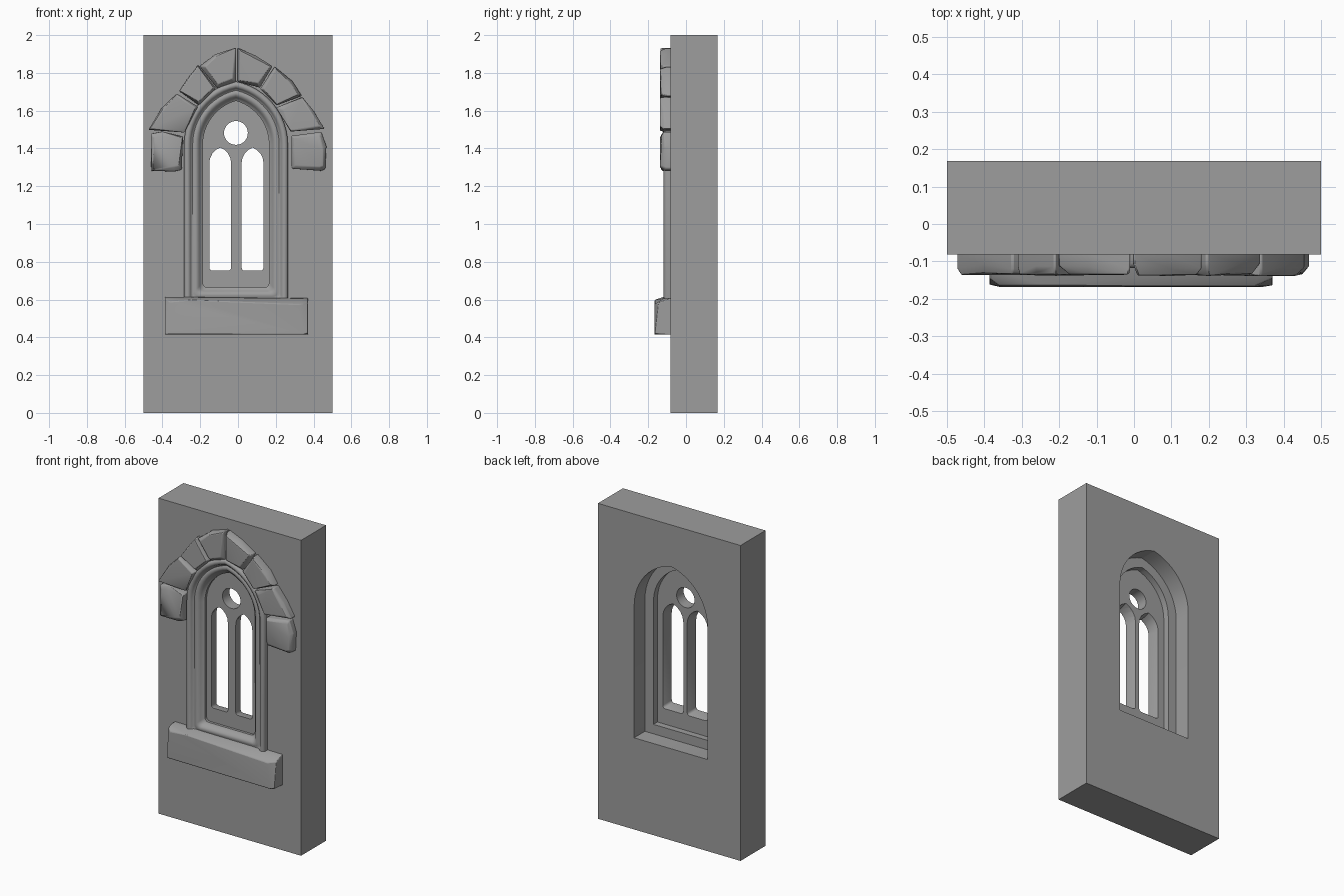
import bpy, bmesh, random
from math import acos, cos, sin, pi, radians
from mathutils import Vector

if "Cube" in bpy.data.objects:
    bpy.data.objects.remove(bpy.data.objects["Cube"])

random.seed(4)
CX = -0.011  # window centre line
FACE, BACK = -0.082, 0.168  # wall front and back

grey = bpy.data.materials.new("dark_stone")
grey.diffuse_color = (0.34, 0.34, 0.34, 1)
grey.use_nodes = True
grey.node_tree.nodes["Principled BSDF"].inputs["Base Color"].default_value = grey.diffuse_color


def finish(name, bm, smooth=None):
    bmesh.ops.recalc_face_normals(bm, faces=bm.faces)
    me = bpy.data.meshes.new(name)
    bm.to_mesh(me)
    bm.free()
    me.materials.append(grey)
    ob = bpy.data.objects.new(name, me)
    bpy.context.collection.objects.link(ob)
    bpy.ops.object.select_all(action='DESELECT')
    ob.select_set(True)
    bpy.context.view_layer.objects.active = ob
    if smooth:
        bpy.ops.object.shade_smooth_by_angle(angle=radians(smooth))
    return ob


def arch(a, r, bottom, spring, cx=CX, n=12, rb=0.001):
    """Pointed-arch outline: half width a, arc radius r, bottom corner radius rb."""
    c = r - a
    t = acos(c / r)
    half = [(a - rb + rb * sin(i * pi / 6), bottom + rb - rb * cos(i * pi / 6)) for i in range(4)]
    half += [(r * cos(t * i / n) - c, spring + r * sin(t * i / n)) for i in range(n)]
    pts = half + [(0, spring + r * sin(t))] + [(-x, z) for x, z in reversed(half)]
    return [(x + cx, z) for x, z in pts]


def window(d, rb=0.001):
    """Main window outline, inset by d."""
    return arch(0.275 - d, 0.341 - d, 0.563 + d, 1.42, rb=rb)


def lancet(cx, d):
    return arch(0.058 + d, 0.088 + d, 0.753 - d, 1.322, cx, 4, 0.016)


def circle(r):
    return [(CX + r * cos(2 * pi * i / 32), 1.482 + r * sin(2 * pi * i / 32)) for i in range(32)]


def loft(name, rings, cyclic=False, smooth=None):
    """Skin a list of (outline, y) rings; capped unless cyclic."""
    bm = bmesh.new()
    vs = [[bm.verts.new((x, y, z)) for x, z in o] for o, y in rings]
    n = len(vs[0])
    pairs = list(zip(vs, vs[1:])) + ([(vs[-1], vs[0])] if cyclic else [])
    for p, q in pairs:
        for i in range(n):
            j = (i + 1) % n
            bm.faces.new((p[i], p[j], q[j], q[i]))
    if not cyclic:
        bm.faces.new(vs[0])
        bm.faces.new(vs[-1])
    return finish(name, bm, smooth)


def cut(ob, cutter):
    m = ob.modifiers.new("cut", 'BOOLEAN')
    m.operation, m.solver, m.object = 'DIFFERENCE', 'EXACT', cutter
    bpy.context.view_layer.objects.active = ob
    bpy.ops.object.modifier_apply(modifier=m.name)
    bpy.data.objects.remove(cutter)


def smooth_active(ob, angle):
    bpy.ops.object.select_all(action='DESELECT')
    ob.select_set(True)
    bpy.context.view_layer.objects.active = ob
    bpy.ops.object.shade_smooth_by_angle(angle=radians(angle))


def stone(name, pts, width=0.005):
    """Chipped block: rounded convex hull of the points."""
    bm = bmesh.new()
    for p in pts:
        bm.verts.new(p)
    res = bmesh.ops.convex_hull(bm, input=bm.verts)
    junk = {g for g in res["geom_interior"] + res["geom_unused"]
            if isinstance(g, bmesh.types.BMVert)}
    bmesh.ops.delete(bm, geom=list(junk), context='VERTS')
    bmesh.ops.dissolve_limit(bm, angle_limit=radians(3), verts=bm.verts, edges=bm.edges)
    ob = finish(name, bm, 35)
    m = ob.modifiers.new("worn_edges", 'BEVEL')
    m.width, m.segments, m.angle_limit = width, 2, radians(30)


# Wall slab with arched opening
box = [(-0.5, 0), (0.5, 0), (0.5, 2), (-0.5, 2)]
wall = loft("wall", [(box, FACE), (box, BACK)])
cut(wall, loft("opening_cutter", [(window(0.018), -0.3), (window(0.018), 0.4)]))
smooth_active(wall, 30)

# Moulded frame: profile of (inset, depth) swept around the arch
profile = [(0, -0.08), (0, -0.105), (0.006, -0.114), (0.016, -0.118), (0.026, -0.116),
           (0.034, -0.108), (0.038, -0.098), (0.046, -0.094), (0.054, -0.098),
           (0.064, -0.099), (0.074, -0.094), (0.082, -0.084), (0.089, -0.072),
           (0.1, -0.066), (0.1, -0.045)]
back = [(0.078, -0.04), (0.078, 0.06), (0.0182, 0.06), (0.0182, -0.08)]
loft("window_frame", [(window(d, 0.025), y) for d, y in profile]
     + [(window(d), y) for d, y in back], True, 50)

# Tracery panel with two lancets and a round light, flared to the back
tracery = loft("tracery", [(window(0.072), -0.05), (window(0.072), 0.02)])
for cx in (CX - 0.083, CX + 0.088):
    cut(tracery, loft("lancet_cutter", [(lancet(cx, 0), -0.2), (lancet(cx, 0), -0.035),
                                        (lancet(cx, 0.014), 0.0201), (lancet(cx, 0.014), 0.2)]))
cut(tracery, loft("round_cutter", [(circle(0.063), -0.2), (circle(0.063), 0.2)]))
smooth_active(tracery, 30)

# Arch stones, left foot to right foot
stones = [
    [(-.46, 1.475), (-.40, 1.487), (-.293, 1.46), (-.30, 1.29), (-.335, 1.281), (-.457, 1.283)],
    [(-.472, 1.50), (-.40, 1.615), (-.325, 1.688), (-.215, 1.62), (-.285, 1.487)],
    [(-.31, 1.705), (-.26, 1.775), (-.212, 1.838), (-.12, 1.72), (-.205, 1.63)],
    [(-.20, 1.835), (-.12, 1.895), (-.012, 1.932), (-.012, 1.755), (-.11, 1.722)],
    [(0, 1.93), (.09, 1.89), (.18, 1.835), (.115, 1.725), (0, 1.755)],
    [(.195, 1.83), (.285, 1.755), (.335, 1.68), (.205, 1.63), (.12, 1.715)],
    [(.34, 1.67), (.40, 1.595), (.455, 1.505), (.28, 1.492), (.205, 1.615)],
    [(.285, 1.465), (.44, 1.485), (.465, 1.41), (.46, 1.295), (.44, 1.284), (.287, 1.295)],
]
for k, poly in enumerate(stones):
    c = sum((Vector(p) for p in poly), Vector((0, 0))) / len(poly)
    pts = []
    for p in poly:
        v = Vector(p)
        v += (v - c).normalized() * 0.003
        f = c + (v - c) * random.uniform(0.72, 0.97)
        pts += [(v.x, -0.076, v.y), (v.x, random.uniform(-0.122, -0.105), v.y),
                (f.x, random.uniform(-0.139, -0.129), f.y)]
    stone(f"arch_stone_{k + 1}", pts)

# Window sill with a weathered sloping top and chipped corners
stone("sill", [
    (-.386, -.076, .414), (.37, -.076, .414), (.37, -.076, .608), (-.386, -.076, .615),
    (-.386, -.162, .415), (-.36, -.168, .42), (.345, -.168, .415), (.37, -.164, .42),
    (-.386, -.145, .602), (-.36, -.165, .588), (-.25, -.166, .598), (.20, -.167, .578),
    (.32, -.167, .574), (.37, -.145, .582), (.34, -.12, .606), (-.386, -.12, .614)], 0.004)
